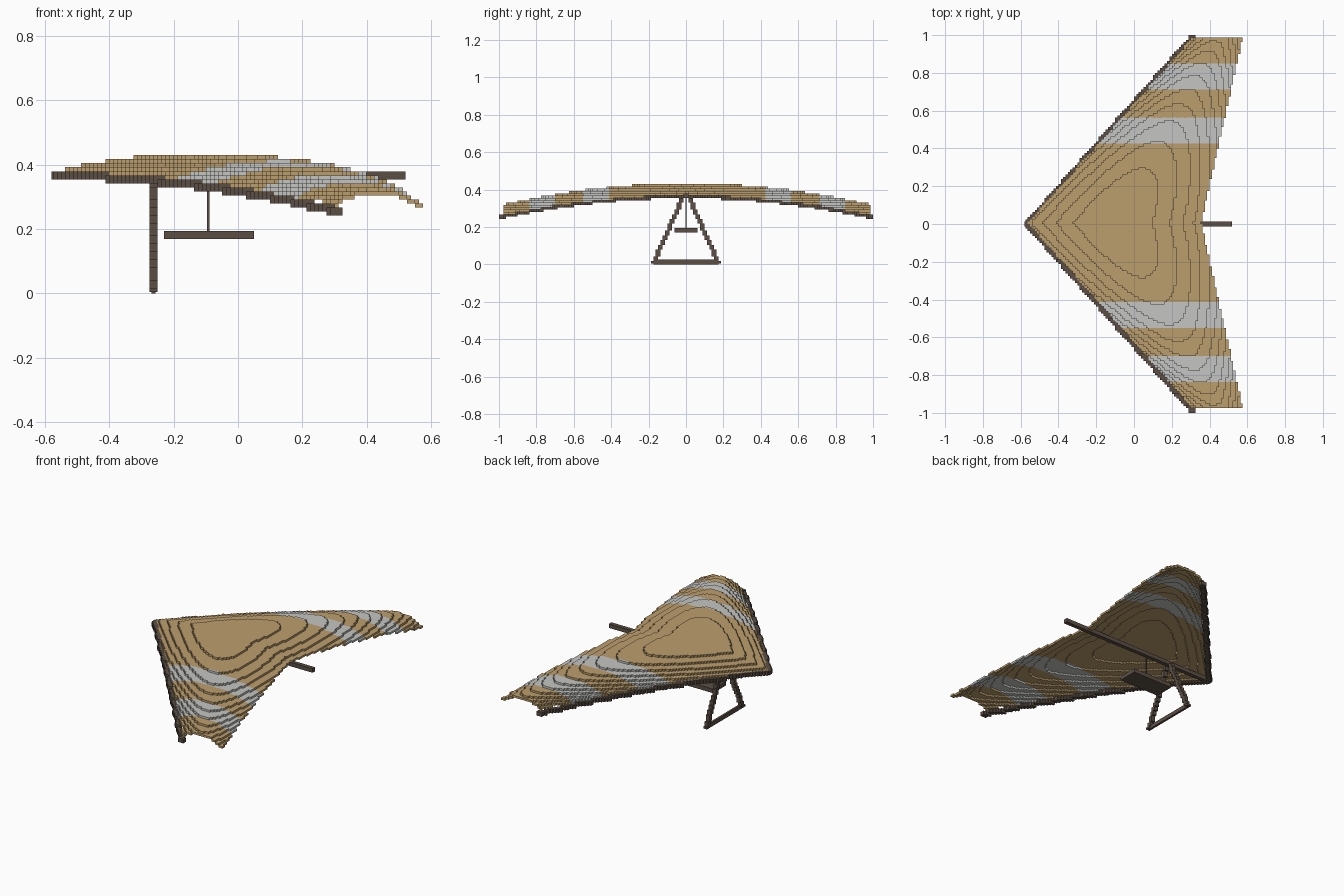
import bpy
import bmesh
import math

old = bpy.data.objects.get("Cube")
if old:
    bpy.data.objects.remove(old, do_unlink=True)

V = 0.0125      # block size
Z0 = 0.005      # height of the lowest block layer


def material(name, rgb):
    m = bpy.data.materials.new(name)
    m.use_nodes = True
    m.diffuse_color = (*rgb, 1)
    m.node_tree.nodes["Principled BSDF"].inputs["Base Color"].default_value = (*rgb, 1)
    return m


TAN = material("tan cloth", (0.50, 0.345, 0.155))
GREY = material("pale grey cloth", (0.56, 0.56, 0.55))
BROWN = material("dark brown frame", (0.105, 0.078, 0.06))

# Corner offsets of each block side, keyed by outward direction
SIDES = {
    (1, 0, 0): ((1, 0, 0), (1, 1, 0), (1, 1, 1), (1, 0, 1)),
    (-1, 0, 0): ((0, 0, 0), (0, 0, 1), (0, 1, 1), (0, 1, 0)),
    (0, 1, 0): ((0, 1, 0), (0, 1, 1), (1, 1, 1), (1, 1, 0)),
    (0, -1, 0): ((0, 0, 0), (1, 0, 0), (1, 0, 1), (0, 0, 1)),
    (0, 0, 1): ((0, 0, 1), (1, 0, 1), (1, 1, 1), (0, 1, 1)),
    (0, 0, -1): ((0, 0, 0), (0, 1, 0), (1, 1, 0), (1, 0, 0)),
}


def add_object(name, bm, mats):
    me = bpy.data.meshes.new(name)
    bm.to_mesh(me)
    bm.free()
    for m in mats:
        me.materials.append(m)
    ob = bpy.data.objects.new(name, me)
    bpy.context.collection.objects.link(ob)
    return ob


def blocks(name, cells, mats, rule=lambda c: 0):
    """Skin a set of grid cells, keeping only the exposed sides."""
    bm = bmesh.new()
    verts = {}

    def vert(p):
        if p not in verts:
            verts[p] = bm.verts.new((p[0] * V, p[1] * V, p[2] * V + Z0))
        return verts[p]

    for c in cells:
        for d, corners in SIDES.items():
            if tuple(a + b for a, b in zip(c, d)) in cells:
                continue
            f = bm.faces.new([vert(tuple(a + b for a, b in zip(c, k))) for k in corners])
            f.material_index = rule(c)
    return add_object(name, bm, mats)


def box(name, lo, hi, mat):
    bm = bmesh.new()
    bmesh.ops.create_cube(bm, size=1)
    for v in bm.verts:
        v.co = [(l + h) / 2 + c * (h - l) for l, h, c in zip(lo, hi, v.co)]
    return add_object(name, bm, [mat])


# Wing plan and curvature
def leading(y):
    return -0.58 + 0.885 * abs(y)


def trailing(y):
    return 0.355 + 0.225 * abs(y)


def edge_level(y):
    return 29.3 - 9 * y * y


# Sail: one layer of blocks over an arched surface
sail = set()
for j in range(-78, 79):
    y = j * V
    x0, x1 = leading(y), trailing(y)
    for i in range(math.floor(x0 / V) + 2, round(x1 / V)):
        t = min(max(((i + 0.5) * V - x0) / (x1 - x0), 0), 1)
        k = edge_level(y) + (4.6 - 0.5 * abs(y)) * 4 * t * (1 - t)
        sail.add((i, j, math.floor(k)))


# Two pale bands across each half of the sail
def band(c):
    a = abs(c[1])
    return 1 if 34 <= a <= 44 or 57 <= a <= 67 else 0


blocks("sail", sail, [TAN, GREY], band)

# Leading edge spars
for name, rows in (("left_spar", range(0, 80)), ("right_spar", range(-80, 0))):
    cells = set()
    for j in rows:
        y = (j + 0.5) * V
        i0 = math.floor(leading(y) / V)
        k0 = math.floor(edge_level(y))
        cells |= {(i0 + a, j, k0 - b) for a in range(3) for b in range(2)}
    blocks(name, cells, [BROWN])

# Keel pole
box("keel", (-0.58, -V, 0.355), (0.52, V, 0.38), BROWN)

# Control frame: two slanted legs and a base bar
for name, side in (("left_leg", 1), ("right_leg", -1)):
    cells = set()
    for k in range(0, 28):
        j0 = round((0.16 - 0.158 * k / 28) / V)
        for j in (j0, j0 + 1):
            cells |= {(i, j if side > 0 else -1 - j, k) for i in (-22, -21)}
    blocks(name, cells, [BROWN])
box("base_bar", (-0.269, -0.175, 0), (-0.256, 0.175, 0.025), BROWN)

# Hanging seat board and its strap
box("seat", (-0.23, -0.0625, 0.17), (0.05, 0.0625, 0.195), BROWN)
box("seat_strap", (-0.097, -0.004, 0.195), (-0.089, 0.004, 0.357), BROWN)
